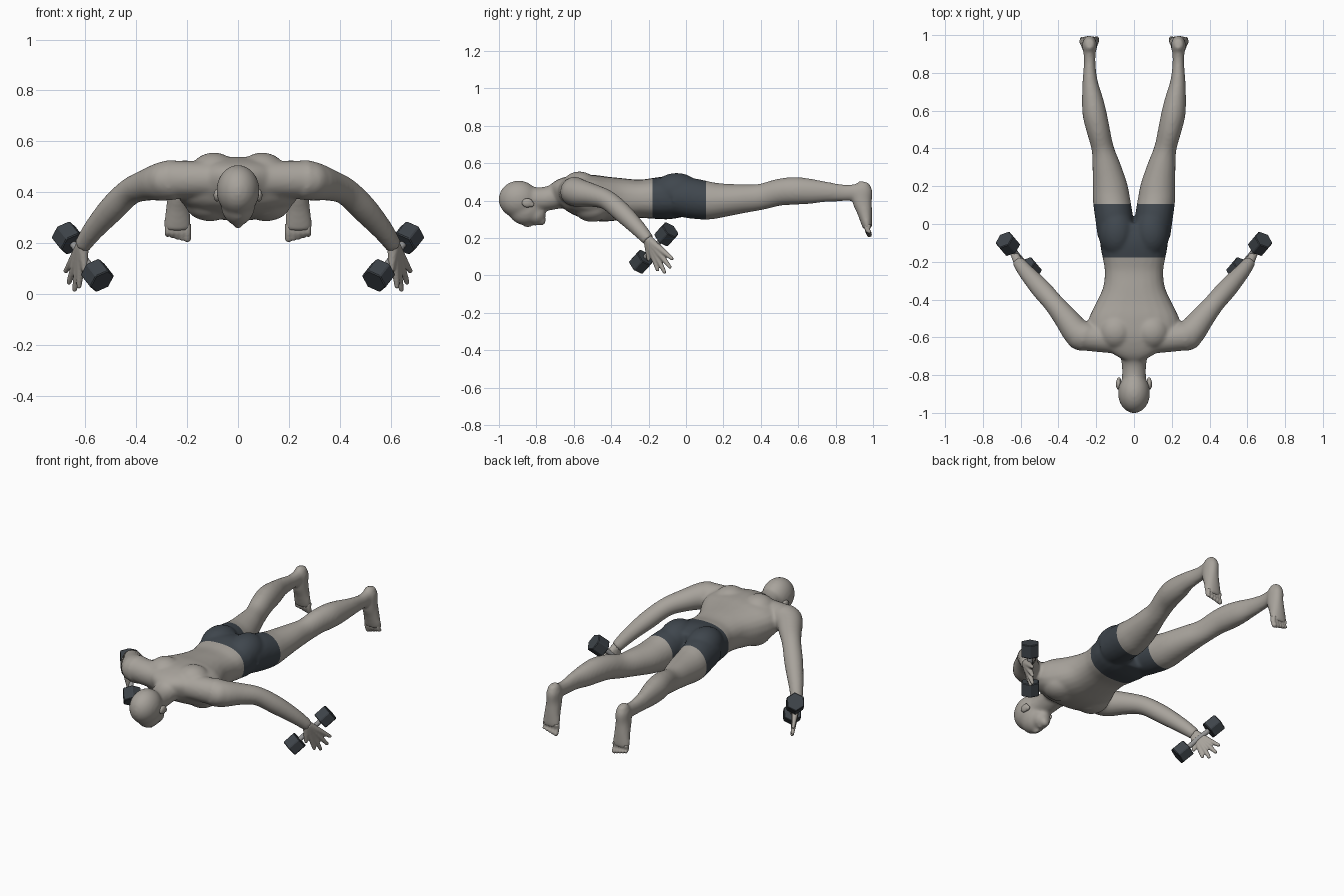
import bpy, bmesh, math
from mathutils import Vector, Matrix

cube = bpy.data.objects.get("Cube")
if cube:
    bpy.data.objects.remove(cube, do_unlink=True)


def material(name, color):
    m = bpy.data.materials.new(name)
    m.use_nodes = True
    m.diffuse_color = (*color, 1)
    m.node_tree.nodes["Principled BSDF"].inputs["Base Color"].default_value = (*color, 1)
    return m


SKIN = material("warm grey skin", (0.39, 0.365, 0.33))
CLOTH = material("dark slate cloth", (0.05, 0.062, 0.075))
IRON = material("dark iron", (0.047, 0.056, 0.066))
STEEL = material("grey steel", (0.3, 0.3, 0.3))


def blob(bm, center, radii):
    mat = Matrix.Translation(center) @ Matrix.Diagonal((*radii, 1))
    bmesh.ops.create_uvsphere(bm, u_segments=24, v_segments=16, radius=1, matrix=mat)


def spline(points, steps=4):
    """Smoothly resample rows of (x, y, z, width, depth)."""
    p = [points[0], *points, points[-1]]
    rows = []
    for a, b, c, d in zip(p, p[1:], p[2:], p[3:]):
        for k in range(steps):
            t = k / steps
            rows.append([0.5 * (2 * q + (r - o) * t + (2 * o - 5 * q + 4 * r - s) * t * t
                                + (3 * q - o - 3 * r + s) * t ** 3)
                         for o, q, r, s in zip(a, b, c, d)])
    return rows + [list(points[-1])]


def tube(bm, points, power=2.0, sides=24):
    """Loft of super-ellipse rings set square to a smooth path."""
    rows = spline(points)
    mids = [Vector(r[:3]) for r in rows]
    rings = []
    for i, r in enumerate(rows):
        t = (mids[min(i + 1, len(mids) - 1)] - mids[max(i - 1, 0)]).normalized()
        u = (Vector((1, 0, 0)) - t * t.x).normalized()
        v = t.cross(u)
        ring = []
        for k in range(sides):
            a = math.tau * k / sides
            c, s = math.cos(a), math.sin(a)
            c = math.copysign(abs(c) ** (2 / power), c)
            s = math.copysign(abs(s) ** (2 / power), s)
            ring.append(bm.verts.new(mids[i] + u * c * r[3] + v * s * r[4]))
        rings.append(ring)
    for a, b in zip(rings, rings[1:]):
        for k in range(sides):
            n = (k + 1) % sides
            bm.faces.new((a[k], a[n], b[n], b[k]))
    bm.faces.new(rings[0])
    bm.faces.new(rings[-1])


def finish(bm, name, mats, voxel=0, smooth=0):
    bmesh.ops.recalc_face_normals(bm, faces=bm.faces)
    me = bpy.data.meshes.new(name)
    bm.to_mesh(me)
    bm.free()
    ob = bpy.data.objects.new(name, me)
    bpy.context.collection.objects.link(ob)
    if voxel:
        # Fuse the overlapping volumes into one soft skin
        mod = ob.modifiers.new("fuse", 'REMESH')
        mod.mode, mod.voxel_size = 'VOXEL', voxel
        mod = ob.modifiers.new("soften", 'SMOOTH')
        mod.factor, mod.iterations = 0.5, smooth
        dg = bpy.context.evaluated_depsgraph_get()
        fused = bpy.data.meshes.new_from_object(ob.evaluated_get(dg))
        ob.modifiers.clear()
        ob.data = fused
        ob.data.polygons.foreach_set("use_smooth", [True] * len(fused.polygons))
    ob.data.materials.clear()
    for m in mats:
        ob.data.materials.append(m)
    return ob


# Body: torso
body = bmesh.new()
torso = [(-.70, .075, .36, .49), (-.66, .15, .355, .52), (-.60, .235, .33, .54),
         (-.52, .245, .30, .54), (-.44, .212, .288, .53), (-.34, .165, .297, .52),
         (-.25, .155, .307, .512), (-.18, .166, .303, .52), (-.09, .18, .30, .53),
         (0, .16, .315, .51)]
tube(body, [(0, y, (lo + hi) / 2, w, (hi - lo) / 2) for y, w, lo, hi in torso], 2.4)

# Neck and head, face down
tube(body, [(0, -.86, .41, .066, .066), (0, -.75, .41, .064, .064), (0, -.64, .44, .085, .075)])
for center, radii in [((0, -.895, .407), (.085, .107, .1)), ((0, -.86, .355), (.068, .092, .086)),
                      ((0, -.805, .325), (.052, .055, .052)), ((0, -.772, .293), (.027, .024, .027)),
                      ((0, -.845, .275), (.014, .026, .022)), ((0, -.803, .277), (.024, .011, .014))]:
    blob(body, center, radii)

# Limbs, built once per side
leg = [(.095, -.06, .42, .098, .10), (.105, .03, .412, .1, .108), (.118, .12, .40, .099, .102),
       (.127, .2, .402, .092, .09), (.145, .3, .41, .076, .078), (.166, .4, .42, .059, .07),
       (.19, .5, .445, .062, .072), (.208, .58, .452, .064, .074), (.22, .66, .45, .056, .068),
       (.232, .75, .447, .041, .054), (.235, .85, .441, .031, .044), (.235, .94, .447, .034, .045)]
foot = [(.235, .955, .5, .022, .026), (.235, .946, .46, .038, .052), (.236, .942, .4, .04, .053),
        (.237, .955, .34, .046, .041), (.238, .966, .28, .053, .03), (.238, .971, .25, .05, .024)]
arm = [(.25, -.6, .45, .08, .08), (.30, -.575, .442, .076, .076), (.36, -.5, .428, .064, .062),
       (.425, -.42, .402, .054, .053), (.495, -.34, .335, .053, .052), (.57, -.255, .25, .042, .042),
       (.613, -.2, .188, .033, .033)]


def side(points, s):
    return [(s * p[0], *p[1:]) for p in points]


for s in (1, -1):
    tube(body, side(leg, s))
    tube(body, side(foot, s))
    tube(body, side(arm, s))
    # Collar, deltoid, shoulder blade, chest and buttock
    tube(body, side([(.06, -.62, .45, .07, .07), (.27, -.595, .45, .075, .075)], s))
    blob(body, (s * .285, -.592, .447), (.077, .077, .074))
    blob(body, (s * .095, -.57, .475), (.095, .095, .081))
    blob(body, (s * .11, -.5, .36), (.1, .1, .074))
    blob(body, (s * .09, -.05, .445), (.098, .13, .103))

figure = finish(body, "body", [SKIN, CLOTH], 0.009, 9)

# Shorts: clean hems cut into the skin, then coloured between them
WAIST, HEM = -.178, .106
bm = bmesh.new()
bm.from_mesh(figure.data)
for y in (WAIST, HEM):
    bmesh.ops.bisect_plane(bm, geom=bm.verts[:] + bm.edges[:] + bm.faces[:],
                           plane_co=(0, y, 0), plane_no=(0, 1, 0))
for f in bm.faces:
    c = f.calc_center_median()
    f.material_index = int(WAIST < c.y < HEM and abs(c.x) < .3)
    f.smooth = True
bm.to_mesh(figure.data)
bm.free()

# Hands, toes, ears
wrist = Vector((.612, -.203, .193))
tips = [(.602, -.2, .085), (.625, -.152, .03), (.642, -.115, .018),
        (.665, -.086, .045), (.677, -.075, .09)]
for s, word in ((1, "left"), (-1, "right")):
    hand = bmesh.new()
    for tip in tips:
        knuckle = wrist.lerp(Vector(tip), .5)
        tube(hand, side([(*wrist, .026, .026), (*knuckle, .018, .018), (*tip, .01, .01)], s), sides=12)
        blob(hand, (s * tip[0], *tip[1:]), (.01, .01, .01))
    finish(hand, word + "_hand", [SKIN], 0.005, 3)

    toes = bmesh.new()
    for k in range(5):
        x, r, z = .199 + k * .0195, .0145 - k * .001, .218 + k * .004
        tube(toes, side([(x, .972, .275, r, .02), (x, .97, .245, r, .015), (x, .98, z, r, r)], s), sides=12)
        blob(toes, (s * x, .98, z), (r, r, r))
    finish(toes, word + "_toes", [SKIN], 0.005, 2)

    ear = bmesh.new()
    blob(ear, (s * .082, -.848, .388), (.014, .03, .025))
    blob(ear, (s * .08, -.83, .38), (.012, .02, .015))
    finish(ear, word + "_ear", [SKIN], 0.004, 2)

    # Dumbbell: two hexagonal ends on a round grip
    a, b = Vector((s * .668, -.105, .22)), Vector((s * .553, -.24, .073))
    turn = (a - b).to_track_quat('Z', 'Y').to_matrix().to_4x4()
    for mid, end in ((a, "upper"), (b, "lower")):
        bell = bmesh.new()
        bmesh.ops.create_cone(bell, cap_ends=True, segments=6, radius1=.055, radius2=.055,
                              depth=.078, matrix=Matrix.Translation(mid) @ turn)
        bmesh.ops.bevel(bell, geom=bell.edges[:], offset=.004, segments=1, affect='EDGES')
        finish(bell, f"{word}_dumbbell_{end}_end", [IRON])
    grip = bmesh.new()
    bmesh.ops.create_cone(grip, cap_ends=True, segments=16, radius1=.014, radius2=.014,
                          depth=(a - b).length, matrix=Matrix.Translation((a + b) / 2) @ turn)
    finish(grip, word + "_dumbbell_grip", [STEEL])
